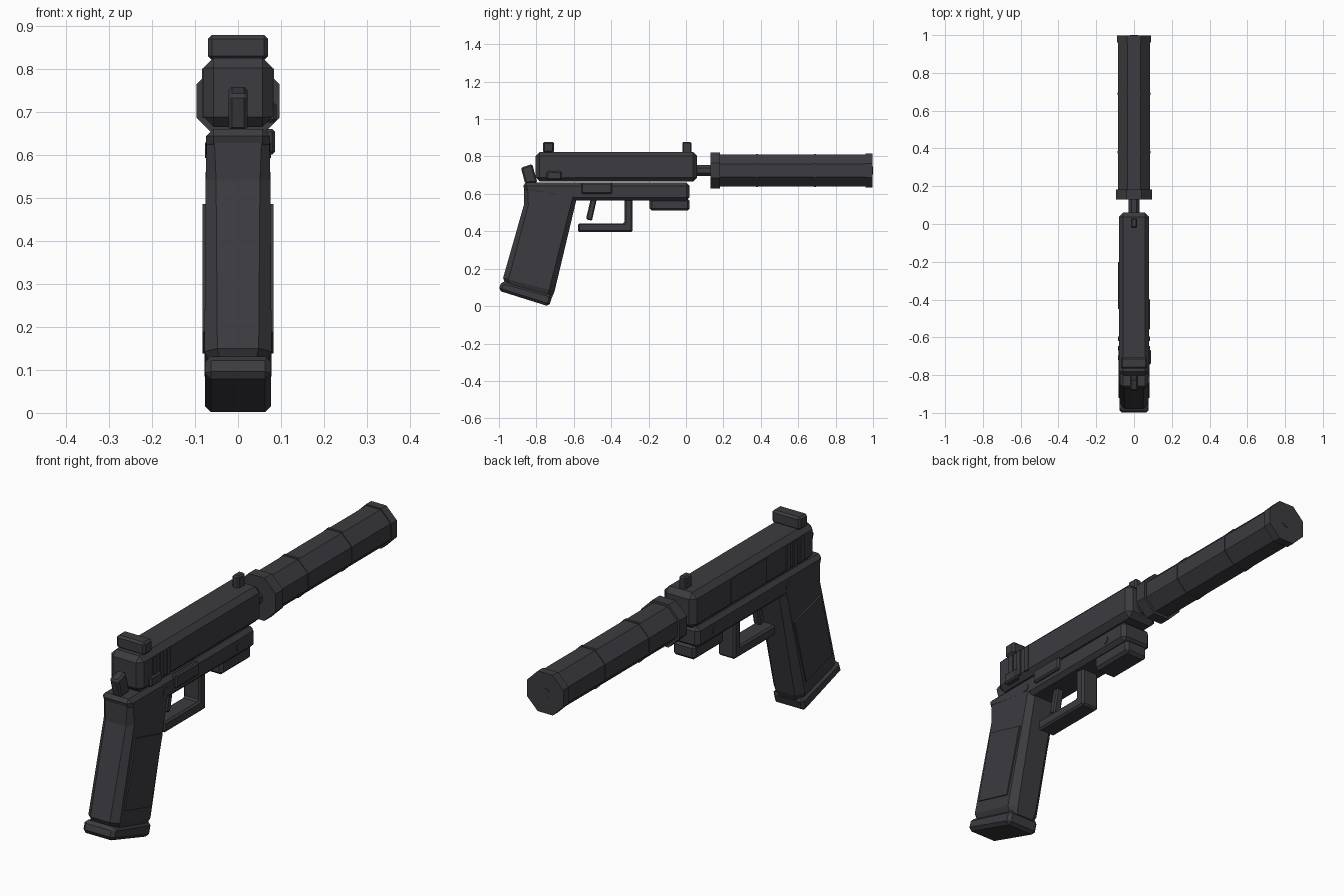
import bpy, bmesh, math
from mathutils import Vector

cube = bpy.data.objects.get("Cube")
if cube:
    bpy.data.objects.remove(cube, do_unlink=True)

gunmetal = bpy.data.materials.new("gunmetal")
gunmetal.use_nodes = True
colour = (0.045, 0.045, 0.052, 1)
gunmetal.diffuse_color = colour
gunmetal.node_tree.nodes["Principled BSDF"].inputs["Base Color"].default_value = colour

AXIS_Z = 0.725  # height of the bore


def skin(name, rings, bevel=0):
    """Join matching rings of points into a closed solid."""
    bm = bmesh.new()
    loops = [[bm.verts.new(p) for p in ring] for ring in rings]
    n = len(loops[0])
    for a, b in zip(loops, loops[1:]):
        for i in range(n):
            j = (i + 1) % n
            bm.faces.new((a[i], a[j], b[j], b[i]))
    bm.faces.new(loops[0])
    bm.faces.new(loops[-1])
    bmesh.ops.recalc_face_normals(bm, faces=bm.faces)
    mesh = bpy.data.meshes.new(name)
    bm.to_mesh(mesh)
    bm.free()
    mesh.materials.append(gunmetal)
    obj = bpy.data.objects.new(name, mesh)
    bpy.context.collection.objects.link(obj)
    if bevel:
        mod = obj.modifiers.new("chamfer", "BEVEL")
        mod.width = bevel
        mod.segments = 1
        mod.limit_method = "ANGLE"
    return obj


def prism(name, profile, x0, x1, bevel=0):
    """Extrude a side profile of (y, z) points across x."""
    return skin(name, [[(x, y, z) for y, z in profile] for x in (x0, x1)], bevel)


def box(name, x0, x1, y0, y1, z0, z1, bevel=0):
    return prism(name, [(y0, z0), (y1, z0), (y1, z1), (y0, z1)], x0, x1, bevel)


def tube(name, steps, sides=8):
    """Faceted round part along the bore from (y, apothem) steps."""
    rings = []
    for y, apothem in steps:
        r = apothem / math.cos(math.pi / sides)
        angles = [(i + 0.5) * math.tau / sides for i in range(sides)]
        rings.append([(r * math.cos(a), y, AXIS_Z + r * math.sin(a)) for a in angles])
    return skin(name, rings)


def grip_ring(back, front, w, c):
    """Rectangular section with chamfered corners between two (y, z) points."""
    back, front = Vector(back), Vector(front)
    step = (front - back).normalized() * c
    side = [(w - c, back), (w, back + step), (w, front - step), (w - c, front)]
    right = [(x, p.x, p.y) for x, p in side]
    left = [(-x, p.x, p.y) for x, p in reversed(side)]
    return right + left


# Slide and sights
box("slide", -0.08, 0.08, -0.805, 0.06, 0.665, 0.825, 0.023)
box("rear_sight", -0.07, 0.07, -0.765, -0.705, 0.82, 0.878, 0.009)
box("front_sight", -0.017, 0.017, -0.02, 0.03, 0.815, 0.878, 0.007)
box("ejection_port", -0.084, -0.07, -0.45, -0.2, 0.69, 0.8)
for s, side in ((1, "right"), (-1, "left")):
    for i in range(3):
        y = -0.72 + i * 0.05
        box(f"slide_rib_{side}_{i + 1}", s * 0.07, s * 0.084, y, y + 0.025, 0.685, 0.8)

# Frame and accessory rail
prism("frame", [(-0.875, 0.66), (0.02, 0.66), (0.02, 0.565), (-0.6, 0.565),
                (-0.86, 0.61)], -0.074, 0.074, 0.017)
box("accessory_rail", -0.055, 0.055, -0.195, 0.02, 0.51, 0.575, 0.012)

# Grip, side panels and magazine base
skin("grip", [grip_ring((-0.865, 0.64), (-0.575, 0.62), 0.073, 0.018),
              grip_ring((-0.867, 0.54), (-0.588, 0.56), 0.075, 0.024),
              grip_ring((-0.978, 0.15), (-0.703, 0.078), 0.078, 0.03),
              grip_ring((-0.965, 0.12), (-0.715, 0.05), 0.065, 0.025)])
for s, side in ((1, "right"), (-1, "left")):
    prism(f"grip_panel_{side}", [(-0.842, 0.485), (-0.652, 0.435), (-0.735, 0.138),
                                 (-0.92, 0.188)], s * 0.07, s * 0.083)
prism("magazine_base", [(-1.003, 0.083), (-0.985, 0.135), (-0.713, 0.06),
                        (-0.732, -0.002)], -0.077, 0.077, 0.014)

# Trigger and guard
prism("trigger_guard", [(-0.578, 0.395), (-0.285, 0.395), (-0.285, 0.575), (-0.33, 0.575),
                        (-0.33, 0.443), (-0.578, 0.443)], -0.042, 0.042, 0.008)
prism("trigger", [(-0.535, 0.465), (-0.503, 0.456), (-0.475, 0.58), (-0.508, 0.58)],
      -0.018, 0.018, 0.006)

# Hammer, levers and pins
prism("hammer", [(-0.883, 0.74), (-0.822, 0.76), (-0.795, 0.66), (-0.86, 0.655)],
      -0.022, 0.022, 0.008)
box("slide_stop", 0.06, 0.086, -0.56, -0.395, 0.6, 0.66, 0.007)
box("safety_lever", 0.06, 0.09, -0.745, -0.665, 0.675, 0.722, 0.007)
for name, y, z in (("front_pin", -0.1, 0.61), ("rear_pin", -0.62, 0.61)):
    circle = [(y + 0.018 * math.cos(i * math.tau / 8), z + 0.018 * math.sin(i * math.tau / 8))
              for i in range(8)]
    prism(name, circle, -0.077, 0.077)

# Barrel and suppressor
tube("barrel", [(0.03, 0.03), (0.15, 0.03)])
tube("suppressor_collar", [(0.13, 0.096), (0.182, 0.096)])
tube("suppressor_body", [(0.16, 0.085), (0.97, 0.085)])
tube("suppressor_cap", [(0.96, 0.09), (0.998, 0.09)])
tube("muzzle_plate", [(0.99, 0.022), (1.0, 0.022)])
for i, y in enumerate((0.38, 0.69)):
    tube(f"suppressor_ring_{i + 1}", [(y - 0.006, 0.088), (y + 0.006, 0.088)])
